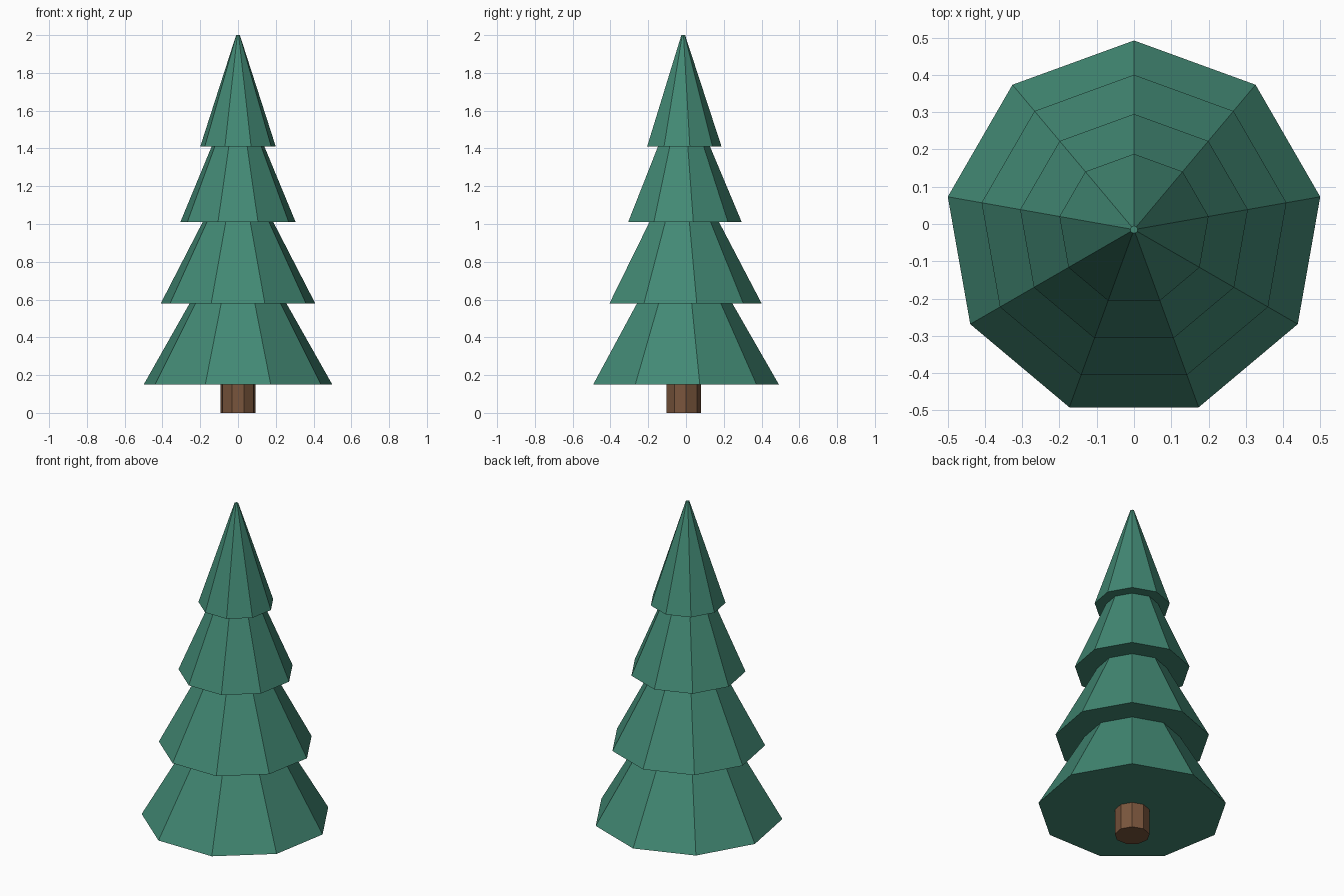
import bpy, bmesh
from math import sin, cos, pi

if "Cube" in bpy.data.objects:
    bpy.data.objects.remove(bpy.data.objects["Cube"])

SIDES = 9
CY = -0.015  # axis offset that centres the odd-sided outline on y


def material(name, colour):
    m = bpy.data.materials.new(name)
    m.diffuse_color = (*colour, 1)
    m.use_nodes = True
    m.node_tree.nodes["Principled BSDF"].inputs["Base Color"].default_value = m.diffuse_color
    return m


def loft(name, profile, mat):
    """Nine-sided solid through (radius, height) rings, capped at both ends."""
    bm = bmesh.new()
    rings = [[bm.verts.new((r * cos(pi / 2 + 2 * pi * i / SIDES),
                            CY + r * sin(pi / 2 + 2 * pi * i / SIDES), z))
              for i in range(SIDES)] for r, z in profile]
    for a, b in zip(rings, rings[1:]):
        for i in range(SIDES):
            j = (i + 1) % SIDES
            bm.faces.new((a[i], a[j], b[j], b[i]))
    bm.faces.new(rings[0][::-1])
    bm.faces.new(rings[-1])
    bmesh.ops.recalc_face_normals(bm, faces=bm.faces)
    me = bpy.data.meshes.new(name)
    bm.to_mesh(me)
    bm.free()
    me.materials.append(mat)
    ob = bpy.data.objects.new(name, me)
    bpy.context.collection.objects.link(ob)
    return ob


green = material("needles", (0.055, 0.25, 0.175))
brown = material("bark", (0.19, 0.09, 0.045))

# Trunk
loft("trunk", [(0.094, 0), (0.094, 0.15)], brown)

# Foliage: four stepped tiers (base radius, top radius, base height, top height)
tiers = [(0.507, 0.26, 0.15, 0.58),
         (0.415, 0.19, 0.58, 1.01),
         (0.31, 0.142, 1.01, 1.41),
         (0.203, 0.01, 1.41, 2.0)]
profile = [p for r0, r1, z0, z1 in tiers for p in ((r0, z0), (r1, z1))]
loft("foliage", profile, green)
